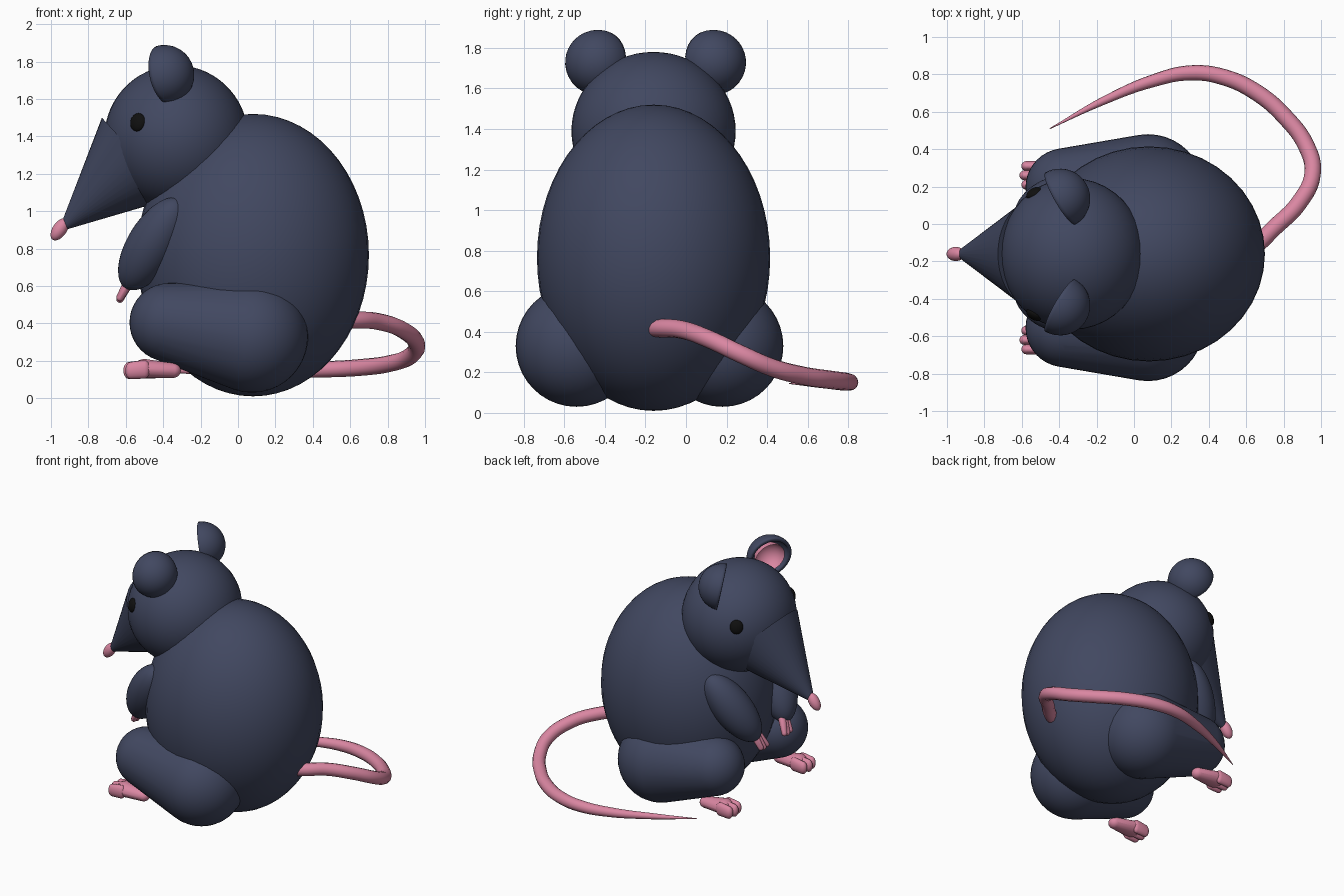
import bpy, bmesh, math
from mathutils import Vector, Matrix

if "Cube" in bpy.data.objects:
    bpy.data.objects.remove(bpy.data.objects["Cube"])

MID = -0.16  # symmetry plane of the animal


def material(name, rgb):
    m = bpy.data.materials.new(name)
    m.diffuse_color = (*rgb, 1)
    m.use_nodes = True
    m.node_tree.nodes["Principled BSDF"].inputs["Base Color"].default_value = m.diffuse_color
    return m


FUR = material("fur", (0.053, 0.064, 0.118))
PINK = material("pink_skin", (0.70, 0.24, 0.36))
BLACK = material("eye_black", (0.005, 0.005, 0.005))


def finish(name, bm, mat, angle=50):
    bmesh.ops.recalc_face_normals(bm, faces=bm.faces)
    me = bpy.data.meshes.new(name)
    bm.to_mesh(me)
    bm.free()
    ob = bpy.data.objects.new(name, me)
    bpy.context.collection.objects.link(ob)
    me.materials.append(mat)
    bpy.ops.object.select_all(action='DESELECT')
    ob.select_set(True)
    bpy.context.view_layer.objects.active = ob
    bpy.ops.object.shade_smooth_by_angle(angle=math.radians(angle))
    return ob


def frame(center, axis=(0, 0, 1)):
    """Matrix placing local z along axis at center."""
    rot = Vector(axis).to_track_quat('Z', 'Y').to_matrix().to_4x4()
    return Matrix.Translation(center) @ rot


def ellipsoid(name, center, radii, mat, axis=(0, 0, 1), seg=32):
    bm = bmesh.new()
    m = frame(center, axis) if tuple(axis) != (0, 0, 1) else Matrix.Translation(center)
    bmesh.ops.create_uvsphere(bm, u_segments=seg, v_segments=seg * 3 // 4, radius=1,
                              matrix=m @ Matrix.Diagonal((*radii, 1)))
    return finish(name, bm, mat)


def add_hull(bm, balls, seg):
    """Convex skin around (center, radii) balls, added to bm."""
    part = bmesh.new()
    for c, r in balls:
        bmesh.ops.create_uvsphere(part, u_segments=seg, v_segments=seg // 2, radius=1,
                                  matrix=Matrix.Translation(c) @ Matrix.Diagonal((*r, 1)))
    bmesh.ops.delete(part, geom=part.edges[:], context='EDGES_FACES')
    if not part.verts:
        return
    bmesh.ops.convex_hull(part, input=part.verts[:])
    bmesh.ops.delete(part, geom=[v for v in part.verts if not v.link_faces], context='VERTS')
    me = bpy.data.meshes.new("tmp")
    part.to_mesh(me)
    part.free()
    bm.from_mesh(me)
    bpy.data.meshes.remove(me)


def cup(name, center, normal, radius, mat):
    """Half sphere open toward normal."""
    bm = bmesh.new()
    bmesh.ops.create_uvsphere(bm, u_segments=32, v_segments=24, radius=radius)
    bmesh.ops.bisect_plane(bm, geom=bm.verts[:] + bm.edges[:] + bm.faces[:], dist=1e-5,
                           plane_co=(0, 0, 0), plane_no=(0, 0, 1), clear_outer=True)
    bm.transform(frame(center, normal))
    return finish(name, bm, mat)


# Body and head
ellipsoid("body", (0.08, MID, 0.765), (0.62, 0.575, 0.755), FUR, seg=40)
ellipsoid("head", (-0.33, MID, 1.39), (0.385, 0.405, 0.39), FUR, seg=40)

# Snout cone and nose
axis = Vector((-0.735, 0, -0.678)).normalized()
apex = Vector((-0.95, MID, 0.90))
bm = bmesh.new()
bmesh.ops.create_cone(bm, cap_ends=True, segments=40, radius1=0.29, radius2=0.018, depth=0.55,
                      matrix=frame(apex - axis * 0.295, axis))
finish("snout", bm, FUR)
ellipsoid("nose", (-0.953, MID, 0.903), (0.038, 0.038, 0.067), PINK, axis=(0.55, 0, 0.8), seg=20)

for s, side in ((-1, "right"), (1, "left")):
    # Ears
    ear_pos = (-0.395, -0.15 + s * 0.285, 1.728)
    ear_dir = (-0.86, -s * 0.5, -0.2)
    shell = cup(side + "_ear", ear_pos, ear_dir, 0.136, FUR)
    mod = shell.modifiers.new("thickness", 'SOLIDIFY')
    mod.thickness = 0.025
    mod.offset = -1
    cup(side + "_inner_ear", ear_pos, ear_dir, 0.109, PINK)

    # Eyes
    ellipsoid(side + "_eye", (-0.535, MID + s * 0.325, 1.475), (0.046, 0.05, 0.025), BLACK,
              axis=(-0.5, s * 0.8, 0.2), seg=20)

    # Arms
    top = Vector((-0.31, MID + s * 0.35, 1.06))
    low = Vector((-0.60, MID + s * 0.17, 0.59))
    d = (low - top).normalized()
    ellipsoid(side + "_arm", (top + low) / 2, (0.135, 0.135, (low - top).length / 2), FUR, axis=d)

    # Hands with three fingers
    bm = bmesh.new()
    wrist = Vector((-0.585, MID + s * 0.165, 0.62))
    for k in (-1, 0, 1):
        tip = wrist + Vector((-0.046, k * 0.034 - s * 0.025, -0.09 + 0.008 * abs(k)))
        add_hull(bm, [(wrist + Vector((0, k * 0.02, 0)), (0.028,) * 3), (tip, (0.02,) * 3)], 12)
    finish(side + "_hand", bm, PINK)

    # Thighs
    leg_y = -0.18
    bm = bmesh.new()
    add_hull(bm, [((0.075, leg_y + s * 0.36, 0.33), (0.3, 0.3, 0.3)),
                  ((-0.37, leg_y + s * 0.375, 0.405), (0.21, 0.21, 0.21))], 40)
    finish(side + "_thigh", bm, FUR)

    # Feet with three toes
    fy = leg_y + s * 0.44
    bm = bmesh.new()
    add_hull(bm, [((-0.35, fy, 0.148), (0.045, 0.045, 0.04)),
                  ((-0.50, fy, 0.158), (0.06, 0.073, 0.052))], 20)
    for k in (-1, 0, 1):
        y = fy + k * 0.05
        add_hull(bm, [((-0.50, y, 0.155), (0.03, 0.028, 0.05)),
                      ((-0.582 + 0.01 * abs(k), y, 0.148), (0.032, 0.028, 0.046))], 14)
    finish(side + "_foot", bm, PINK)

# Tail: tapered tube along a smooth path
path = [(0.52, -0.18, 0.415), (0.63, -0.13, 0.418), (0.75, -0.02, 0.41), (0.88, 0.11, 0.365),
        (0.955, 0.27, 0.29), (0.92, 0.42, 0.225), (0.81, 0.57, 0.185), (0.66, 0.70, 0.165),
        (0.48, 0.785, 0.155), (0.30, 0.808, 0.15), (0.10, 0.765, 0.145),
        (-0.15, 0.665, 0.145), (-0.45, 0.51, 0.145)]
cu = bpy.data.curves.new("tail", 'CURVE')
cu.dimensions = '3D'
cu.bevel_depth = 0.045
cu.bevel_resolution = 4
cu.resolution_u = 6
cu.use_fill_caps = True
sp = cu.splines.new('BEZIER')
sp.bezier_points.add(len(path) - 1)
for i, (bp, co) in enumerate(zip(sp.bezier_points, path)):
    bp.co = co
    bp.handle_left_type = bp.handle_right_type = 'AUTO'
    bp.radius = 1 if i < 8 else (0.97, 0.9, 0.75, 0.5, 0.06)[i - 8]
cu.materials.append(PINK)
tail = bpy.data.objects.new("tail", cu)
bpy.context.collection.objects.link(tail)
